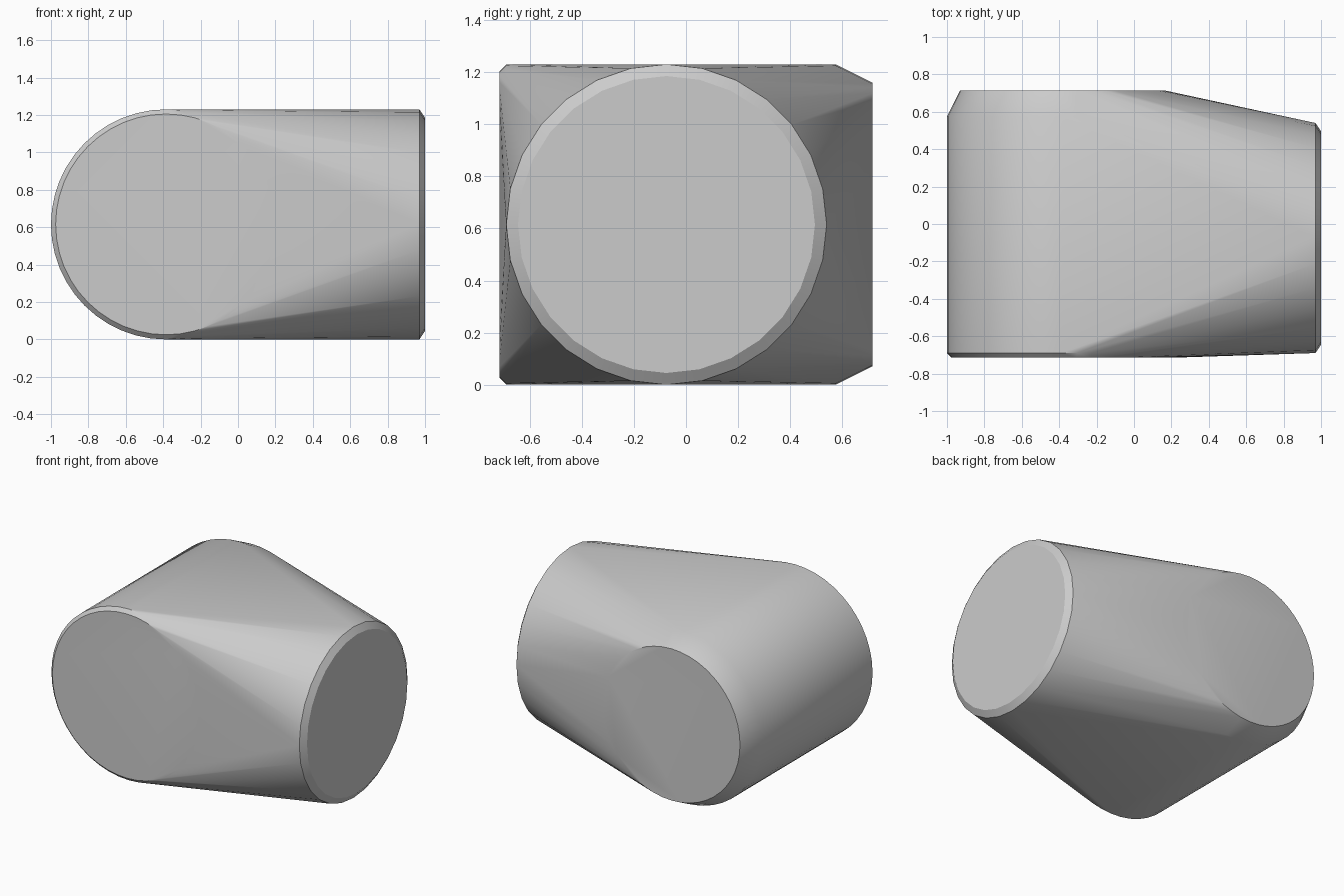
import bpy, bmesh
from math import cos, sin, tau, radians
from mathutils import Vector

cube = bpy.data.objects.get("Cube")
if cube:
    bpy.data.objects.remove(cube, do_unlink=True)

MID_Z = 0.615
RADIUS = 0.615

# Plain grey
grey = bpy.data.materials.new("light_grey")
grey.use_nodes = True
color = (0.6, 0.6, 0.6, 1)
grey.diffuse_color = color
grey.node_tree.nodes["Principled BSDF"].inputs["Base Color"].default_value = color


def ring(bm, axis, center, radius, sides):
    """Add a circle of points facing along x or y."""
    for i in range(sides):
        a = tau * i / sides
        u, z = radius * cos(a), radius * sin(a)
        offset = Vector((0, u, z)) if axis == "x" else Vector((u, 0, z))
        bm.verts.new(Vector(center) + offset)


bm = bmesh.new()

# Front-to-back barrel, with a thin front chamfer and a deep back chamfer
for y, r in ((-0.715, 0.59), (-0.69, RADIUS), (0.575, RADIUS), (0.715, 0.545)):
    ring(bm, "y", (-0.385, y, MID_Z), r, 48)

# Side branch mouth with its chamfer
for x, r in ((0.97, RADIUS), (1.0, 0.57)):
    ring(bm, "x", (x, -0.075, MID_Z), r, 28)

# Wrap the barrel and branch in one taut shell
hull = bmesh.ops.convex_hull(bm, input=bm.verts[:])
loose = {g for g in hull["geom_interior"] + hull["geom_unused"]
         if isinstance(g, bmesh.types.BMVert)}
bmesh.ops.delete(bm, geom=list(loose), context="VERTS")
bmesh.ops.dissolve_limit(bm, angle_limit=radians(0.2),
                         verts=bm.verts[:], edges=bm.edges[:])
bmesh.ops.recalc_face_normals(bm, faces=bm.faces[:])

mesh = bpy.data.meshes.new("junction_shell")
bm.to_mesh(mesh)
bm.free()
mesh.materials.append(grey)
shell = bpy.data.objects.new("junction_shell", mesh)
bpy.context.collection.objects.link(shell)

# Smooth sides, crisp end caps
bpy.context.view_layer.objects.active = shell
shell.select_set(True)
bpy.ops.object.shade_smooth_by_angle(angle=radians(30))
